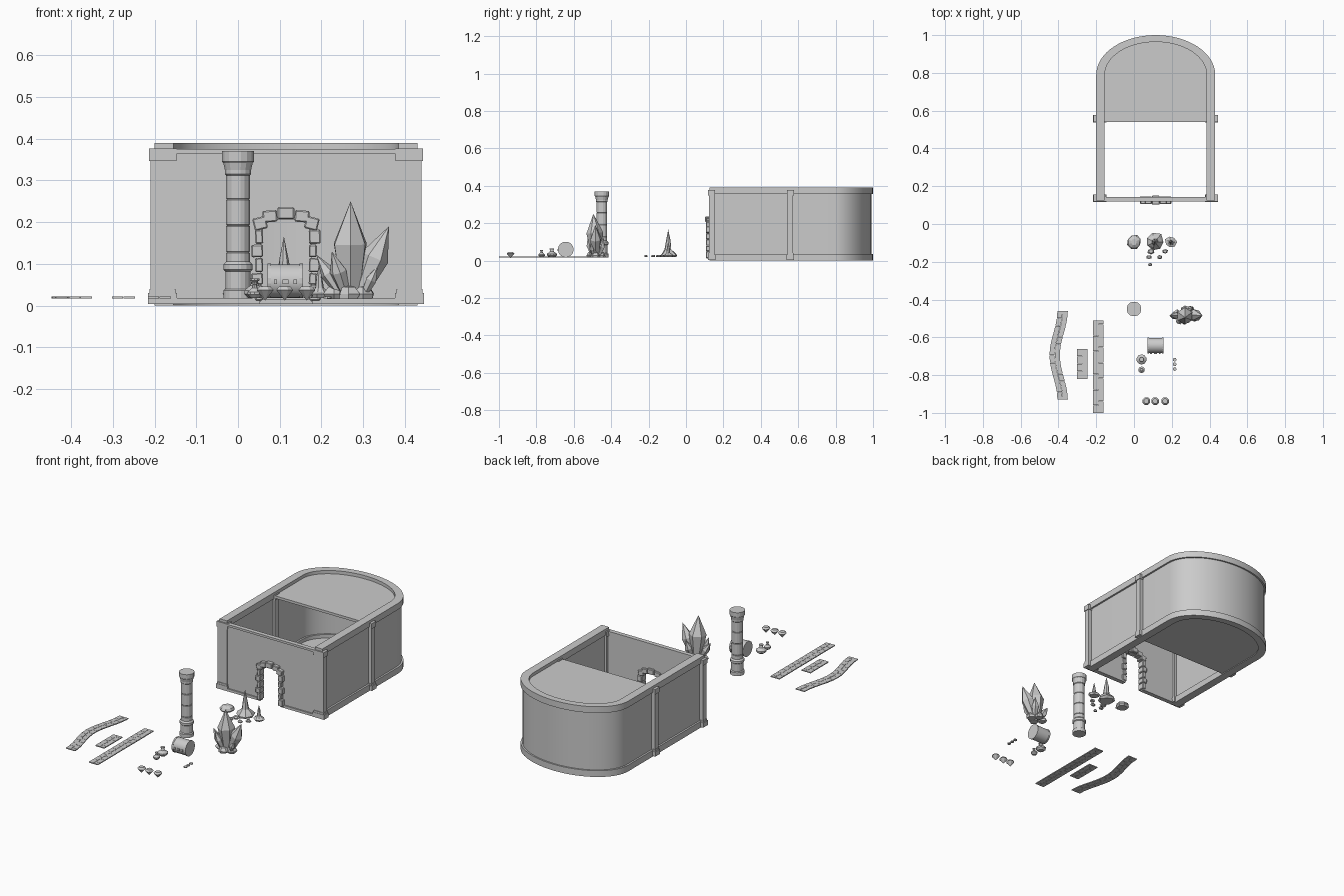
import bpy, bmesh, math, random
from mathutils import Vector, Matrix

if "Cube" in bpy.data.objects:
    bpy.data.objects.remove(bpy.data.objects["Cube"])
random.seed(4)
CX = 0.115          # centre line of the hall


def finish(bm, name, smooth=False):
    bmesh.ops.recalc_face_normals(bm, faces=bm.faces)
    me = bpy.data.meshes.new(name)
    bm.to_mesh(me)
    bm.free()
    ob = bpy.data.objects.new(name, me)
    bpy.context.collection.objects.link(ob)
    if smooth:
        bpy.ops.object.select_all(action='DESELECT')
        ob.select_set(True)
        bpy.context.view_layer.objects.active = ob
        bpy.ops.object.shade_smooth_by_angle(angle=math.radians(30))
    return ob


def add_box(bm, x0, x1, y0, y1, z0, z1, rot=0.0, bevel=0.0):
    c = Vector(((x0 + x1) / 2, (y0 + y1) / 2, (z0 + z1) / 2))
    m = (Matrix.Translation(c) @ Matrix.Rotation(rot, 4, 'Y')
         @ Matrix.Diagonal((x1 - x0, y1 - y0, z1 - z0, 1)))
    vs = bmesh.ops.create_cube(bm, size=1, matrix=m)['verts']
    if bevel:
        es = list({e for v in vs for e in v.link_edges})
        bmesh.ops.bevel(bm, geom=es, offset=bevel, segments=1, affect='EDGES')


def add_prism(bm, pts, vec):
    """Closed polygon (3D points) extruded along vec."""
    f = bm.faces.new([bm.verts.new(p) for p in pts])
    r = bmesh.ops.extrude_face_region(bm, geom=[f])
    vs = [g for g in r['geom'] if isinstance(g, bmesh.types.BMVert)]
    bmesh.ops.translate(bm, verts=vs, vec=vec)


def add_lathe(bm, prof, loc, n, axis=(0, 0, 1), jitter=0.0, squash=1.0):
    """Revolve (radius, height) points about a leaning axis."""
    m = Matrix.Translation(loc) @ Vector(axis).to_track_quat('Z', 'Y').to_matrix().to_4x4()
    rings = []
    for r, h in prof:
        ring = []
        for i in range(n if r > 0 else 1):
            a = 2 * math.pi * (i + 0.5) / n
            k = r * (1 + random.uniform(-jitter, jitter))
            ring.append(bm.verts.new(m @ Vector((k * math.cos(a), squash * k * math.sin(a), h))))
        rings.append(ring)
    for a, b in zip(rings, rings[1:]):
        for i in range(n):
            j = (i + 1) % n
            q = [a[i % len(a)], a[j % len(a)], b[j % len(b)], b[i % len(b)]]
            bm.faces.new(list(dict.fromkeys(q)))
    for ring in (rings[0], rings[-1]):
        if len(ring) > 2:
            bm.faces.new(ring)


def u_path(inset, y_start, n=32):
    """Plan of the hall: two straight sides and a rounded back."""
    a, b = 0.315 - inset, 0.21 - inset * 0.8
    arc = [(CX + a * math.cos(math.pi * i / n), 0.79 + b * math.sin(math.pi * i / n)) for i in range(n + 1)]
    return [(CX + a, y_start)] + arc + [(CX - a, y_start)]


def u_wall(name, i0, i1, z0, z1):
    bm = bmesh.new()
    pairs = [[bm.verts.new((x, y, z)) for (x, y), z in ((o, z0), (o, z1), (i, z1), (i, z0))]
             for o, i in zip(u_path(i0, 0.125), u_path(i1, 0.125))]
    for a, b in zip(pairs, pairs[1:]):
        for k in range(4):
            bm.faces.new([a[k], a[(k + 1) % 4], b[(k + 1) % 4], b[k]])
    bm.faces.new(pairs[0])
    bm.faces.new(pairs[-1])
    finish(bm, name, True)


# Hall: curved wall with base and top rims
u_wall("hall_wall", 0.010, 0.035, 0.03, 0.36)
u_wall("hall_base_rim", 0.0, 0.045, 0.0, 0.035)
u_wall("hall_top_rim", 0.0, 0.045, 0.355, 0.39)

# Floor and roof of the rounded end
for name, z0, z1 in (("apse_floor", 0.004, 0.015), ("apse_roof", 0.358, 0.372)):
    bm = bmesh.new()
    add_prism(bm, [(x, y, z0) for x, y in u_path(0.04, 0.54)], (0, 0, z1 - z0))
    finish(bm, name)

# Pillars at the front corners and half way along the sides
bm = bmesh.new()
for s in (-1, 1):
    for y in (0.137, 0.558):
        for half, depth, z0, z1 in ((0.029, 0.015, 0.03, 0.36), (0.035, 0.020, 0.004, 0.030),
                                    (0.031, 0.018, 0.030, 0.040), (0.033, 0.019, 0.347, 0.376)):
            c = CX + s * 0.296
            add_box(bm, c - half, c + half, y - depth, y + depth, z0, z1)
finish(bm, "hall_pillars")

# Front wall with an arched doorway, plus its trim bars
bm = bmesh.new()
outline = [(-.165, .01), (.055, .01), (.055, .175), (.075, .205), (.155, .205),
           (.175, .175), (.175, .01), (.395, .01), (.395, .37), (-.165, .37)]
add_prism(bm, [(x, 0.125, z) for x, z in outline], (0, 0.012, 0))
finish(bm, "front_wall")
bm = bmesh.new()
for x0, x1, z0, z1 in ((-.165, .395, .363, .375), (-.165, .053, .004, .018), (.177, .395, .004, .018)):
    add_box(bm, x0, x1, 0.118, 0.142, z0, z1)
finish(bm, "front_wall_trim")

# Rough stones round the doorway
bm = bmesh.new()
for s in (-1, 1):
    z = 0.012
    for i, h in enumerate((.038, .03, .036, .032, .036)):
        w = 0.083 if (i + (s > 0)) % 2 else 0.074
        a, b = sorted((CX + s * 0.055, CX + s * w))
        add_box(bm, a, b, 0.106, 0.146, z, z + h - 0.002, random.uniform(-.05, .05), 0.003)
        z += h
    a, b = sorted((CX + s * 0.046, CX + s * 0.078))
    add_box(bm, a, b, 0.106, 0.146, 0.182, 0.212, s * 0.25, 0.003)
    a, b = sorted((CX + s * 0.021, CX + s * 0.056))
    add_box(bm, a, b, 0.106, 0.146, 0.200, 0.228, s * 0.08, 0.003)
add_box(bm, CX - .02, CX + .02, 0.102, 0.15, 0.207, 0.236, 0, 0.003)
finish(bm, "doorway_stones")

# Column made of stacked drums
bm = bmesh.new()
add_lathe(bm, [(.036, .017), (.036, .036), (.031, .040), (.031, .082), (.036, .086), (.036, .098), (.029, .106),
               (.029, .126), (.027, .128), (.029, .130), (.029, .190), (.027, .192), (.029, .194),
               (.029, .253), (.027, .255), (.029, .257), (.029, .312), (.032, .315), (.032, .325),
               (.036, .342), (.039, .345), (.039, .370)], (0, -.45, 0), 16)
finish(bm, "column")

# Crystal cluster: base rocks and leaning shards
bm = bmesh.new()
for base, tip, r in (((.27, -.48), (.27, -.495, .25), .044), ((.29, -.48), (.362, -.485, .19), .033),
                     ((.25, -.485), (.188, -.485, .122), .020), ((.26, -.495), (.225, -.525, .13), .020),
                     ((.29, -.47), (.31, -.44, .12), .020), ((.30, -.495), (.335, -.51, .095), .014)):
    p = Vector((*base, 0.022))
    d = Vector(tip) - p
    L = d.length
    add_lathe(bm, [(r * .5, 0), (r, L * .55), (0, L)], p, 6, d, 0.12)
finish(bm, "crystal_shards")
bm = bmesh.new()
for x, y, r in ((.23, -.48, .026), (.265, -.505, .028), (.30, -.485, .030), (.27, -.455, .026)):
    add_lathe(bm, [(r * .8, 0), (r, .012), (r * .6, .028), (0, .032)], (x, y, .016), 6, jitter=.15)
finish(bm, "crystal_base_rocks")

# Stalagmites, boulder and pebbles
bm = bmesh.new()
for x, r, h in ((.11, .048, .148), (.195, .03, .085)):
    add_lathe(bm, [(r * .85, 0), (r, .01), (r * .7, h * .17), (r * .38, h * .28),
                   (r * .25, h * .6), (0, h)], (x, -.095, .018), 7, jitter=.14)
add_lathe(bm, [(.028, 0), (.039, .01), (.033, .022), (.016, .031)], (0, -.095, .018), 8, jitter=.1)
finish(bm, "stalagmites")
bm = bmesh.new()
for x, y, r in ((.08, -.175, .014), (.135, -.175, .014), (.085, -.215, .011), (.165, -.145, .016), (.09, -.145, .02)):
    add_lathe(bm, [(r * .8, 0), (r, .006), (r * .6, .013)], (x, y, .018), 6, jitter=.15, squash=.8)
finish(bm, "pebbles")

# Chest: rounded barrel shape with bands and latch
def barrel(x0, x1, r):
    pts = [(x0, -.643 + r * math.cos(2 * math.pi * (i + .5) / 20),
            .059 + r * math.sin(2 * math.pi * (i + .5) / 20)) for i in range(20)]
    add_prism(bm, pts, (x1 - x0, 0, 0))
bm = bmesh.new()
barrel(.074, .153, .040)
finish(bm, "chest_body", True)
bm = bmesh.new()
barrel(.071, .079, .042)
barrel(.148, .156, .042)
for x, w in ((.09, .004), (.1135, .007), (.137, .004)):
    add_box(bm, x - w, x + w, -.688, -.68, .052, .062)
finish(bm, "chest_bands_and_latch")

# Two squat bottles
bm = bmesh.new()
for x, y, k in ((.04, -.717, 1.0), (.04, -.772, .65)):
    z = 1.25 if k < 1 else 1
    add_lathe(bm, [(r * k, h * k * z) for r, h in ((.016, 0), (.027, .010), (.027, .018), (.011, .030),
                   (.008, .040), (.012, .042), (.012, .047))], (x, y, .018), 10)
finish(bm, "bottles", True)

# Three coins
bm = bmesh.new()
for y in (-.718, -.743, -.768):
    add_lathe(bm, [(.010, .017), (.010, .022)], (.215, y, 0), 10)
finish(bm, "coins")

# Three cut gems standing on their points
bm = bmesh.new()
for x in (.065, .112, .165):
    add_lathe(bm, [(0, .012), (.022, .037), (.014, .046)], (x, -.938, 0), 8)
finish(bm, "gems")

# Brick paths: two staggered rows following a centre line
def path(name, centre, y0, y1, n):
    bm = bmesh.new()
    L, w, g = (y1 - y0) / n, 0.0275, 0.0006
    for side in (-1, 1):
        cuts = [y0 + L * i for i in range(n + 1)]
        if side > 0:
            cuts = [y0] + [y0 + L * (i + .5) for i in range(n)] + [y1]
        for a, b in zip(cuts, cuts[1:]):
            lo, hi = sorted((side * g, side * w))
            add_prism(bm, [(centre(y) + o, y, .0165) for y, o in
                           ((a + g, lo), (a + g, hi), (b - g, hi), (b - g, lo))], (0, 0, .005))
    finish(bm, name)
path("path_long", lambda y: -.1885, -1.0, -.51, 12)
path("path_short", lambda y: -.275, -.82, -.66, 4)
path("path_wavy", lambda y: -.399 + .021 * math.cos((y + .695) / .235 * math.pi), -.93, -.46, 12)
# note: wavy row bows towards the left at mid length
wavy = bpy.data.objects["path_wavy"]
for v in wavy.data.vertices:
    v.co.x -= 2 * .021 * math.cos((v.co.y + .695) / .235 * math.pi)
